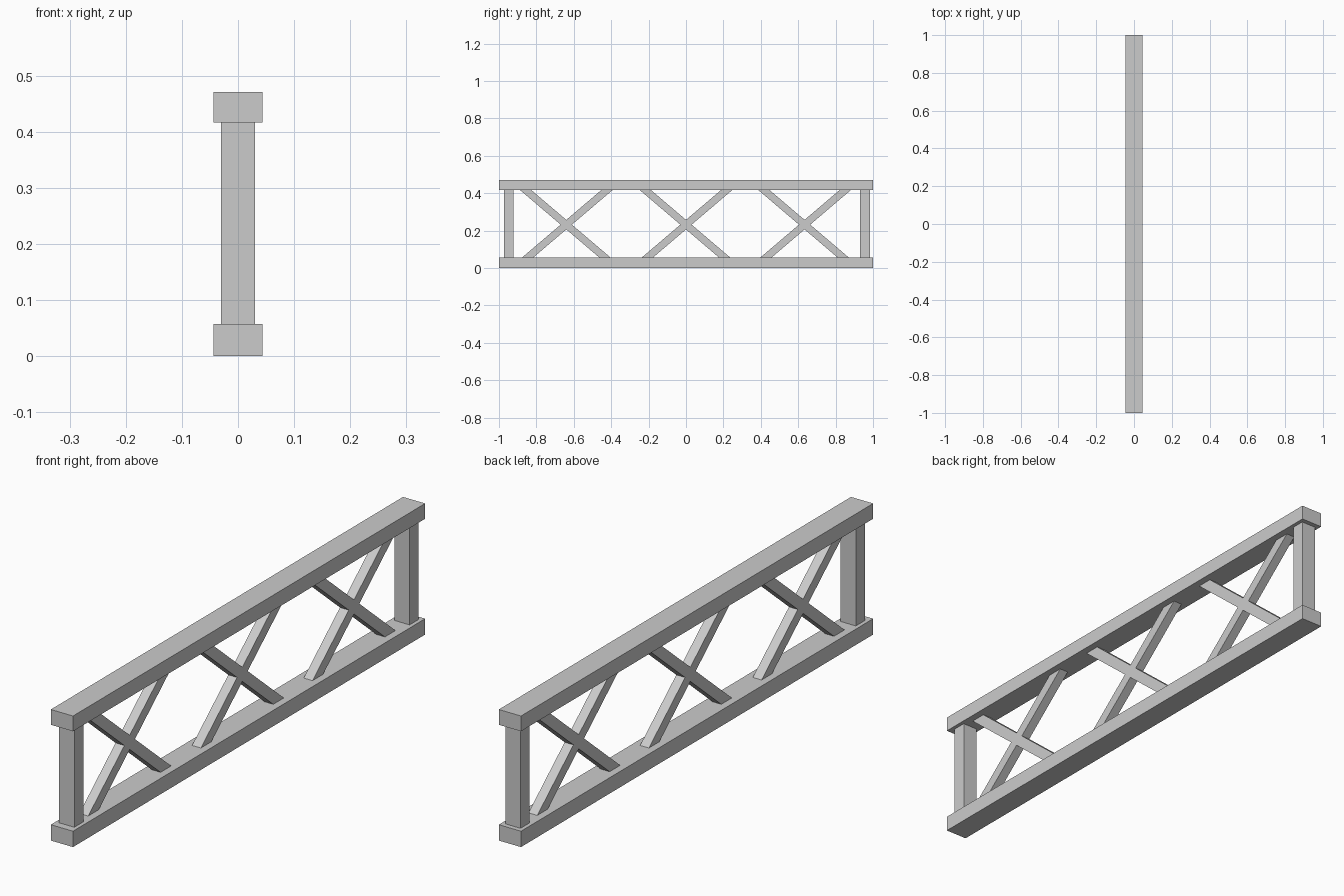
import bpy
from math import radians

if "Cube" in bpy.data.objects:
    bpy.data.objects.remove(bpy.data.objects["Cube"])

RAIL_H, TOP = 0.057, 0.471


def box(name, size, loc, tilt=0.0):
    bpy.ops.mesh.primitive_cube_add(size=1, location=loc)
    ob = bpy.context.object
    ob.name = name
    for v in ob.data.vertices:
        v.co = [c * s for c, s in zip(v.co, size)]
    ob.rotation_euler.x = tilt
    return ob


# long bottom and top rails
box("bottom_rail", (0.088, 2.0, RAIL_H), (0, 0, RAIL_H / 2))
box("top_rail", (0.088, 2.0, RAIL_H - 0.002), (0, 0, TOP - (RAIL_H - 0.002) / 2))

# upright end posts between the rails
for name, y in (("front_post", -0.947), ("back_post", 0.957)):
    box(name, (0.06, 0.051, 0.361), (0, y, 0.2365))

# three crossed brace pairs, ends buried in the rails
for label, y in (("front", -0.64), ("middle", 0.0), ("back", 0.634)):
    for side, sign in (("rising", 1), ("falling", -1)):
        box(f"{label}_{side}_brace", (0.035, 0.63, 0.039), (0, y, 0.232),
            sign * radians(40.4))
